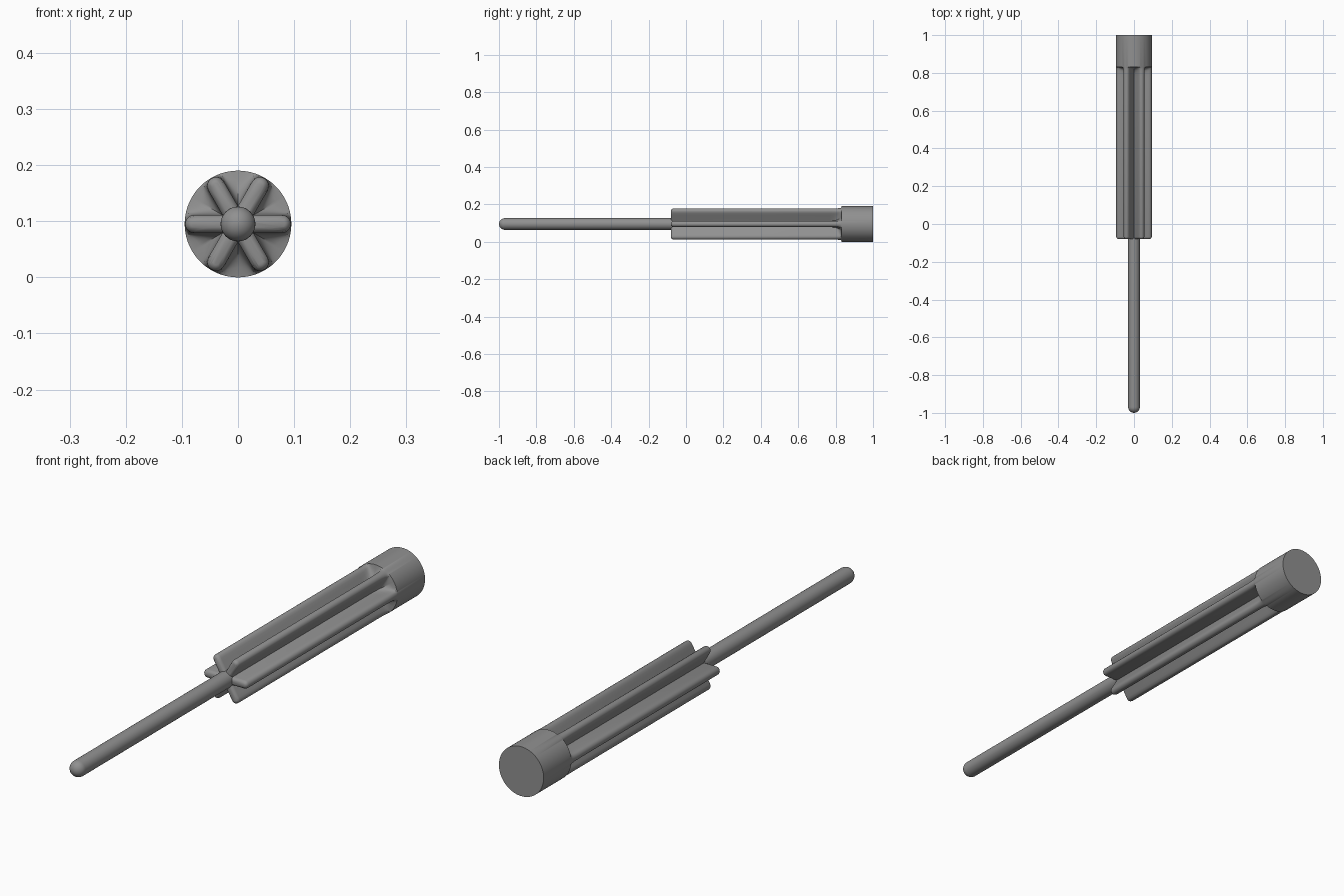
import bpy, bmesh, math

if "Cube" in bpy.data.objects:
    bpy.data.objects.remove(bpy.data.objects["Cube"])

AXIS_Z = 0.095   # height of the long axis
RIM = 0.095      # outer radius of the handle
N = 180          # points around each section

# Dark grey material for every part
dark_grey = bpy.data.materials.new("dark_grey")
dark_grey.diffuse_color = (0.28, 0.28, 0.28, 1)
dark_grey.use_nodes = True
dark_grey.node_tree.nodes["Principled BSDF"].inputs["Base Color"].default_value = dark_grey.diffuse_color


def fin_radius(deg, half_w, centre=0.078):
    """Radius of a six-finned section with rounded fin tips."""
    a = math.radians(abs((deg + 30) % 60 - 30))
    s, c = math.sin(a), math.cos(a)
    if s > 1e-6 and half_w / s * c < centre:
        return half_w / s
    return centre * c + math.sqrt(max(0, half_w ** 2 - (centre * s) ** 2))


def loft(name, sections, n):
    """Skin closed sections along y; each is (y, radius function)."""
    bm = bmesh.new()
    rings = []
    for y, radius in sections:
        ring = []
        for i in range(n):
            d = 360 * i / n
            r, a = radius(d), math.radians(d)
            ring.append(bm.verts.new((r * math.cos(a), y, AXIS_Z + r * math.sin(a))))
        rings.append(ring)
    for lo, hi in zip(rings, rings[1:]):
        for i in range(n):
            j = (i + 1) % n
            bm.faces.new((lo[i], lo[j], hi[j], hi[i]))
    bm.faces.new(rings[0])
    bm.faces.new(rings[-1])
    bmesh.ops.recalc_face_normals(bm, faces=bm.faces)
    mesh = bpy.data.meshes.new(name)
    bm.to_mesh(mesh)
    bm.free()
    mesh.materials.append(dark_grey)
    ob = bpy.data.objects.new(name, mesh)
    bpy.context.collection.objects.link(ob)
    bpy.ops.object.select_all(action='DESELECT')
    ob.select_set(True)
    bpy.context.view_layer.objects.active = ob
    bpy.ops.object.shade_smooth_by_angle(angle=math.radians(35))
    return ob


# Fluted handle: rounded fin fronts, straight grooves, run-out into round end cap
sections = [(y, lambda d, w=w: fin_radius(d, w))
            for y, w in ((-0.080, 0.006), (-0.078, 0.010), (-0.074, 0.0138),
                         (-0.068, 0.016), (0.77, 0.016))]
for y, t in ((0.795, 0.08), (0.812, 0.22), (0.823, 0.45), (0.829, 0.72), (0.832, 1)):
    sections.append((y, lambda d, t=t: (1 - t) * fin_radius(d, 0.016) + t * RIM))
sections.append((1.0, lambda d: RIM))
loft("fluted_handle", sections, N)

# Round shaft with a domed tip
R = 0.031
shaft = []
for k in range(9):
    a = math.radians(4 + 86 * k / 8)
    shaft.append((-1 + R * (1 - math.cos(a)), lambda d, r=R * math.sin(a): r))
shaft.append((0.1, lambda d: R))
loft("shaft", shaft, 48)
